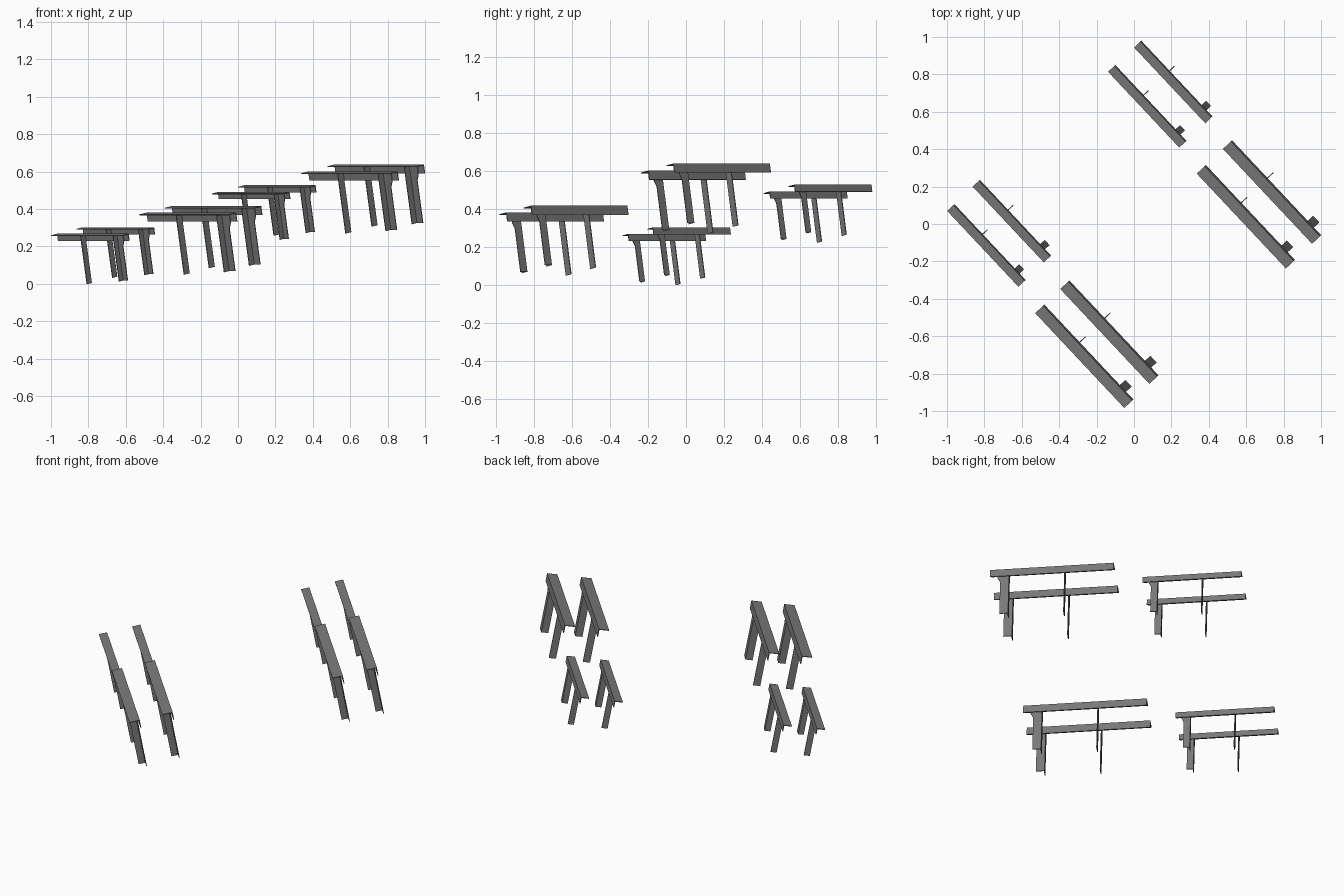
import bpy, bmesh, math
from mathutils import Matrix

if "Cube" in bpy.data.objects:
    bpy.data.objects.remove(bpy.data.objects["Cube"])

steel = bpy.data.materials.new("grey_steel")
steel.diffuse_color = (0.19, 0.195, 0.19, 1)
steel.use_nodes = True
steel.node_tree.nodes["Principled BSDF"].inputs["Base Color"].default_value = steel.diffuse_color


def prism(name, profile, y0, y1, matrix):
    """Extrude a profile (along-beam, up) from y0 to y1 across the beam."""
    bm = bmesh.new()
    face = bm.faces.new([bm.verts.new((x, y0, z)) for x, z in profile])
    ext = bmesh.ops.extrude_face_region(bm, geom=[face])
    moved = [e for e in ext["geom"] if isinstance(e, bmesh.types.BMVert)]
    bmesh.ops.translate(bm, verts=moved, vec=(0, y1 - y0, 0))
    bmesh.ops.recalc_face_normals(bm, faces=bm.faces)
    mesh = bpy.data.meshes.new(name)
    bm.to_mesh(mesh)
    bm.free()
    mesh.materials.append(steel)
    ob = bpy.data.objects.new(name, mesh)
    ob.matrix_world = matrix
    bpy.context.collection.objects.link(ob)


def rect(x0, x1, z0, z1):
    return [(x0, z0), (x1, z0), (x1, z1), (x0, z1)]


# half length, beam width, beam height, top of beam, post depth, post length, strut width, strut length
SMALL = (0.278, 0.047, 0.038, 0.011, 0.033, 0.242, 0.035, 0.256)
LARGE = (0.348, 0.059, 0.049, 0.014, 0.041, 0.302, 0.041, 0.315)
P = 0.004  # plate thickness

tilt = Matrix.Rotation(math.atan2(-0.729, 0.685), 4, 'Z') @ Matrix.Rotation(math.radians(10.5), 4, 'X')


def stand(i, centre, size):
    hl, w, h, top, d, plen, sw, slen = size
    m = Matrix.Translation(centre) @ tilt @ Matrix.Translation((0.004, -0.004, 0))
    # angle-section beam: top plate and one side plate
    prism(f"beam_top_{i}", rect(-hl, hl, top - P, top), -w / 2, w / 2, m)
    prism(f"beam_side_{i}", rect(-hl, hl, top - h, top - P), w / 2 - P, w / 2, m)
    # angle-section post: outer plate with a flared bracket, and an inner plate
    x0 = 0.755 * hl - d / 2
    x1 = x0 + h
    low = top - h
    y1 = d / 2
    prism(f"post_outer_{i}", [(x0, -plen), (x1, -plen), (x1, low - 0.7 * h),
                              (x1 + 0.3 * h, low - 0.1 * h), (x1 + 0.3 * h, top - P),
                              (x0, top - P)], y1 - P, y1, m)
    prism(f"post_inner_{i}", rect(x0, x0 + P, -plen, top - P), -y1, y1 - P, m)
    # thin flat strut
    c = -0.205 * hl
    prism(f"strut_{i}", rect(c - 0.0025, c + 0.0025, -slen, top - P), -sw / 2, sw / 2, m)


for i, (centre, size) in enumerate([
        ((-0.790, -0.110, 0.254), SMALL), ((-0.654, 0.020, 0.288), SMALL),
        ((-0.267, -0.703, 0.363), LARGE), ((-0.133, -0.574, 0.398), LARGE),
        ((0.070, 0.634, 0.477), SMALL), ((0.209, 0.764, 0.513), SMALL),
        ((0.597, 0.043, 0.583), LARGE), ((0.737, 0.175, 0.620), LARGE)], 1):
    stand(i, centre, size)
